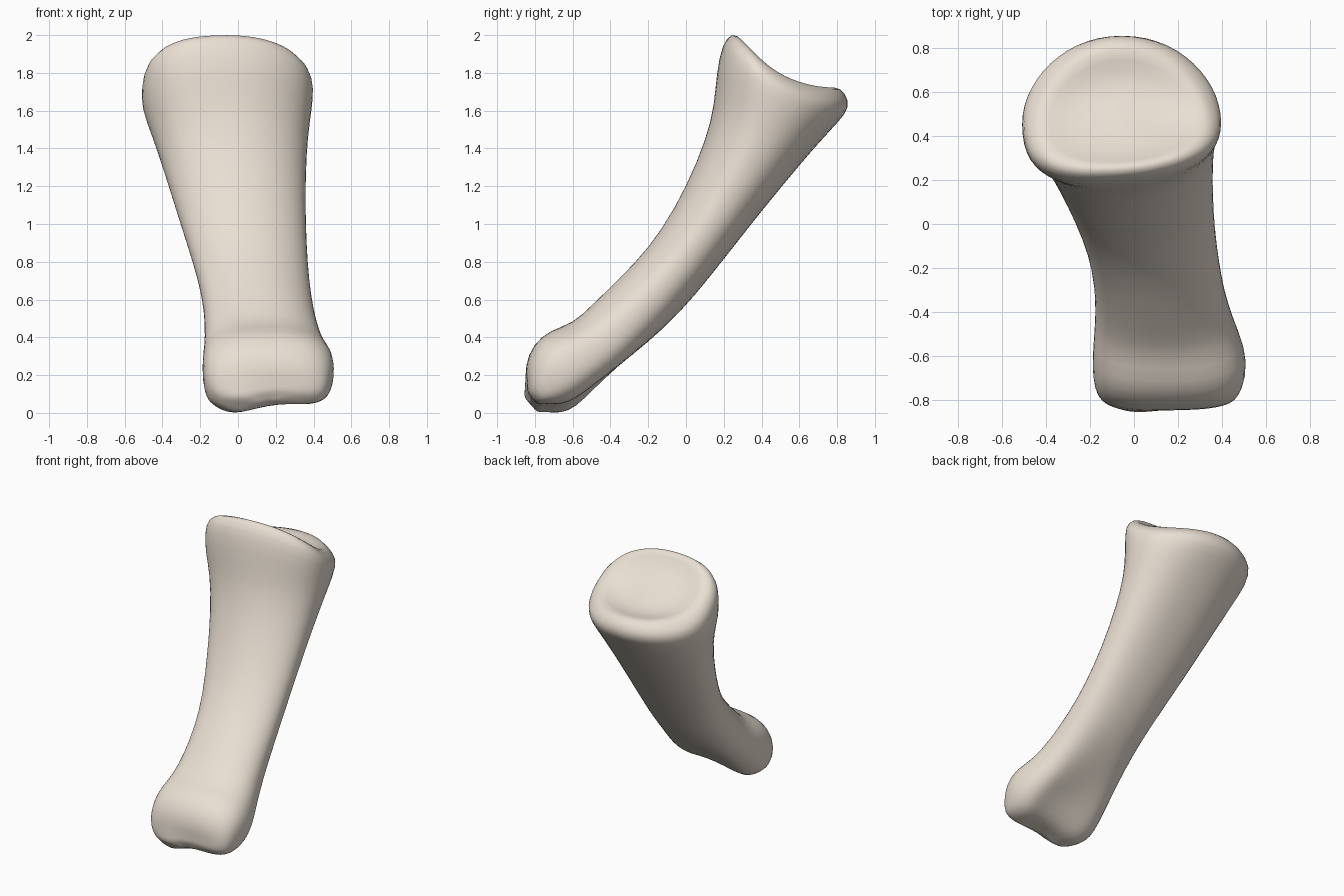
import bpy, bmesh, math
from mathutils import Vector

if "Cube" in bpy.data.objects:
    bpy.data.objects.remove(bpy.data.objects["Cube"])

N = 28
# Stations: front (y, z), back (y, z), x min, x max, squareness, middle groove, right-side lift, rim skew
STATIONS = [
    (-.845, .15, -.73, .02, -.14, .46, 2.8, .02, .03, 0),
    (-.855, .25, -.63, -.0, -.175, .485, 2.9, .035, .05, 0),
    (-.81, .365, -.55, .025, -.19, .512, 2.9, .05, .05, 0),
    (-.72, .44, -.46, .11, -.19, .51, 2.7, .05, .03, 0),
    (-.60, .473, -.35, .22, -.18, .46, 2.5, .03, .0, 0),
    (-.50, .57, -.20, .36, -.175, .418, 2.3, .01, 0, 0),
    (-.35, .715, -.03, .53, -.192, .388, 2.15, 0, 0, 0),
    (-.20, .87, .125, .715, -.238, .37, 2.1, 0, 0, 0),
    (-.06, 1.08, .315, .96, -.313, .36, 2.1, 0, 0, 0),
    (.06, 1.33, .505, 1.195, -.388, .36, 2.1, 0, 0, 0),
    (.135, 1.55, .69, 1.415, -.46, .373, 2.1, 0, 0, .2),
    (.155, 1.71, .82, 1.55, -.515, .395, 2.1, 0, 0, .6),
    (.175, 1.89, .872, 1.62, -.512, .404, 2.1, 0, 0, 1),
]


def spow(v, p):
    return math.copysign(abs(v) ** p, v)


def ring_uw(sq, skew):
    """Unit superellipse: bevelled at the front right, square at the front left when skewed."""
    out = []
    for i in range(N):
        a = 2 * math.pi * i / N
        c, s = math.cos(a), math.sin(a)
        e = sq
        if c < 0 < s:
            e += .35 * skew
        elif c > 0 and s > 0:
            e -= .2 * (1 - skew)
        elif c > 0:
            e += .2 * (1 - skew)
        out.append((spow(c, 2 / e), spow(s, 2 / e)))
    return out


def section(fy, fz, by, bz, x0, x1, sq, groove, lift, skew):
    """Superellipse ring between a front and a back point."""
    f, b = Vector((0, fy, fz)), Vector((0, by, bz))
    c, h = (f + b) / 2, (f - b) / 2
    pts = []
    for u, w in ring_uw(sq, skew):
        p = c + h * w
        p.x = (x0 + x1) / 2 + u * (x1 - x0) / 2
        p += Vector((0, -.06, -.03)) * skew * (1 - w * w)
        p.y += .03 * skew * u * max(0, w)
        if w < 0:
            push = groove * max(0, 1 - (u / .7) ** 2) + lift * max(0, u)
            p += h.normalized() * push * -w
        pts.append(p)
    return pts


def joint_face(scale, depth):
    """Ring of the dished, saddle-shaped upper joint face."""
    c, h = Vector((-.055, .535, 1.855)), Vector((0, -.305, .15))
    n = Vector((0, .45, .89))
    pts = []
    for u, w in ring_uw(2.05, 1):
        u, w = u * scale, w * scale
        p = c + h * w - n * (.065 * (1 - w * w) * (1 - .6 * w) + depth)
        p += Vector((u * .43, -.055 * (1 - w * w) * scale + .03 * u * max(0, w), 0))
        pts.append(p)
    return pts


def condyles(p):
    """Lower the left knuckle and raise the groove beside it."""
    t = min(1, max(0, (.24 - p.z) / .15))
    d = .018 * math.exp(-((p.x - .22) / .16) ** 2) - .04 * math.exp(-((p.x - .0) / .1) ** 2)
    return p + Vector((0, .45, .7)) * d * t


bm = bmesh.new()
rings = [section(*s) for s in STATIONS]

# Rounded lower end, closed inside the first ring
mid = sum(rings[0], Vector()) / N
ends = []
for s, d in ((.35, .04), (.75, .03)):
    ends.append([mid + (p - mid) * s + Vector((0, -.7, -.7)) * d for p in rings[0]])
rings = [[condyles(p) for p in r] for r in ends + rings]

# Rounded rim and dished upper face
rings += [joint_face(s, d) for s, d in ((1.03, .015), (.88, -.035), (.68, .005), (.35, .015))]

loops = [[bm.verts.new(p) for p in r] for r in rings]
for r0, r1 in zip(loops, loops[1:]):
    for i in range(N):
        j = (i + 1) % N
        bm.faces.new((r0[i], r0[j], r1[j], r1[i]))
for loop in (loops[0], loops[-1]):
    hub = bm.verts.new(sum((v.co for v in loop), Vector()) / N)
    for i in range(N):
        bm.faces.new((loop[i], loop[(i + 1) % N], hub))
bmesh.ops.recalc_face_normals(bm, faces=bm.faces)

mesh = bpy.data.meshes.new("finger_bone")
bm.to_mesh(mesh)
bm.free()
mesh.shade_smooth()
bone = bpy.data.objects.new("finger_bone", mesh)
bpy.context.collection.objects.link(bone)
sub = bone.modifiers.new("smooth", 'SUBSURF')
sub.levels = sub.render_levels = 1

# Bone colour
mat = bpy.data.materials.new("bone")
mat.diffuse_color = (.82, .74, .65, 1)
mat.use_nodes = True
mat.node_tree.nodes["Principled BSDF"].inputs["Base Color"].default_value = mat.diffuse_color
mesh.materials.append(mat)
